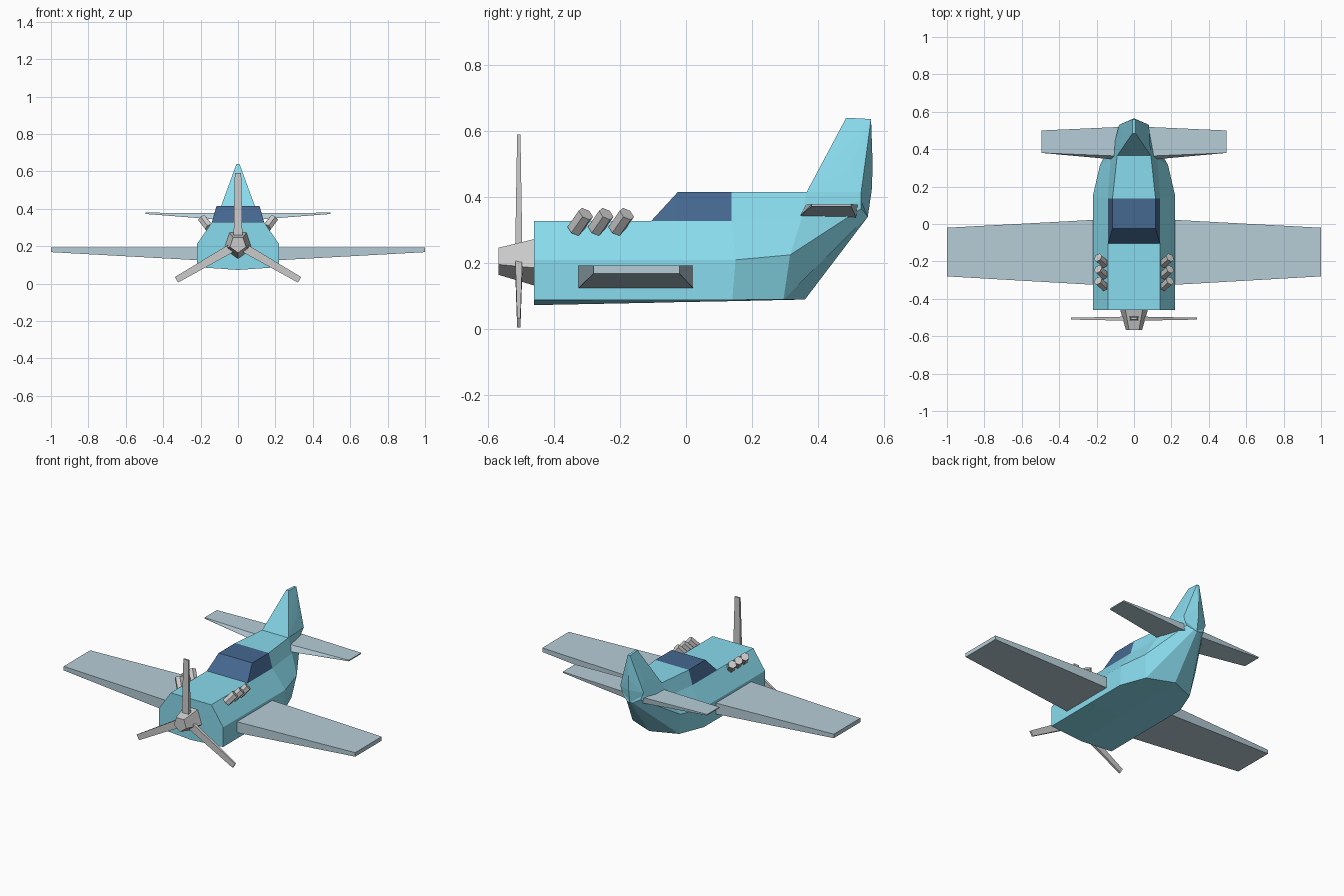
import bpy, bmesh
from math import radians
from mathutils import Vector, Matrix

if "Cube" in bpy.data.objects:
    bpy.data.objects.remove(bpy.data.objects["Cube"])


def material(name, rgb):
    m = bpy.data.materials.new(name)
    m.diffuse_color = (*rgb, 1)
    m.use_nodes = True
    m.node_tree.nodes["Principled BSDF"].inputs["Base Color"].default_value = m.diffuse_color
    return m


SKY = material("sky_paint", (0.25, 0.71, 0.85))
PALE = material("pale_paint", (0.47, 0.61, 0.68))
GLASS = material("glass", (0.06, 0.14, 0.28))


def finish(name, bm, *mats):
    bmesh.ops.recalc_face_normals(bm, faces=bm.faces)
    me = bpy.data.meshes.new(name)
    bm.to_mesh(me)
    bm.free()
    ob = bpy.data.objects.new(name, me)
    bpy.context.collection.objects.link(ob)
    for m in mats:
        me.materials.append(m)
    return ob


def both(points):
    return [(s * x, y, z) for x, y, z in points for s in (1, -1)]


def hull(name, points, *mats):
    bm = bmesh.new()
    for p in points:
        bm.verts.new(p)
    bmesh.ops.remove_doubles(bm, verts=bm.verts, dist=1e-5)
    bmesh.ops.convex_hull(bm, input=bm.verts)
    bmesh.ops.dissolve_limit(bm, angle_limit=0.01, verts=bm.verts, edges=bm.edges)
    return finish(name, bm, *mats)


# Fuselage: half sections (roof, shoulder, waist, belly edge, keel)
sections = [
    [(.139, -.46, .328), (.14, -.46, .327), (.22, -.46, .21), (.22, -.46, .088), (0, -.46, .073)],
    [(.139, -.105, .328), (.14, -.105, .327), (.22, -.105, .21), (.22, -.105, .089), (0, -.105, .08)],
    [(.115, -.025, .415), (.14, -.025, .327), (.22, -.025, .21), (.22, -.025, .089), (0, -.025, .082)],
    [(.115, .137, .415), (.14, .137, .327), (.22, .15, .21), (.22, .14, .089), (0, .14, .085)],
    [(.09, .365, .415), (.125, .35, .335), (.182, .315, .225), (.16, .295, .09), (0, .36, .09)],
    [(.08, .53, .415), (.07, .53, .39), (.06, .53, .365), (.02, .55, .342), (0, .55, .34)],
]
bm = bmesh.new()
rings = []
for half in sections:
    pts = half + [(-x, y, z) for x, y, z in half[-2::-1]]
    rings.append([bm.verts.new(p) for p in pts])
for k, (a, b) in enumerate(zip(rings, rings[1:])):
    for i in range(9):
        j = (i + 1) % 9
        f = bm.faces.new((a[i], a[j], b[j], b[i]))
        # cockpit glazing: windscreen, roof and side panes
        if k in (1, 2) and i in (0, 7, 8):
            f.material_index = 1
bm.faces.new(rings[0])
bm.faces.new(rings[-1])
finish("fuselage", bm, SKY, GLASS)

# Tail fin with its thick faceted rear
hull("tail_fin", both([(.09, .365, .415), (.008, .485, .64), (.008, .56, .636),
                       (.058, .50, .495), (.08, .53, .415), (.06, .53, .365),
                       (0, .565, .495), (0, .562, .42), (0, .55, .34)]), SKY)

# Wings and tailplanes
for side, s in (("right", 1), ("left", -1)):
    wing = [(.18, -.327, .193), (.18, .024, .193), (.18, -.327, .123), (.18, .024, .123),
            (1, -.28, .193), (1, -.02, .193), (1, -.28, .168), (1, -.02, .168)]
    hull(side + "_wing", [(s * x, y, z) for x, y, z in wing], PALE)
    plane = [(.05, .362, .377), (.05, .52, .377), (.05, .34, .338), (.05, .515, .338),
             (.495, .38, .379), (.495, .50, .379), (.495, .38, .372), (.495, .50, .372)]
    hull(side + "_tailplane", [(s * x, y, z) for x, y, z in plane], PALE)

# Propeller hub: five-sided frustum, corner pointing down
bm = bmesh.new()
bmesh.ops.create_cone(bm, cap_ends=True, segments=5, radius1=.078, radius2=.045, depth=.11)
low = min(bm.verts, key=lambda v: v.co.z).co
bmesh.ops.transform(bm, verts=bm.verts, matrix=Matrix.Rotation(radians(90), 4, 'X'))
edge = max(bm.verts, key=lambda v: Vector((v.co.x, v.co.z)).length).co
turn = Vector((edge.x, edge.z)).angle_signed(Vector((0, -1)))
bmesh.ops.transform(bm, verts=bm.verts, matrix=Matrix.Translation((0, -.513, .21)) @ Matrix.Rotation(turn, 4, 'Y'))
finish("propeller_hub", bm)

# Propeller blades
for n in range(3):
    rot = Matrix.Translation((0, -.506, .21)) @ Matrix.Rotation(radians(120 * n), 4, 'Y')
    blade = both([(w, y, z) for w, t, z in ((.024, .011, .02), (.017, .005, .38)) for y in (t, -t)])
    hull("propeller_blade", [rot @ Vector(p) for p in blade])

# Exhaust stubs, leaning outwards and back
for s in (1, -1):
    for n in range(3):
        bm = bmesh.new()
        aim = Vector((s * .5, .45, .65)).to_track_quat('Z', 'Y').to_matrix().to_4x4()
        bmesh.ops.create_cone(bm, cap_ends=True, segments=6, radius1=.025, radius2=.025, depth=.07,
                              matrix=Matrix.Translation((s * .174, -.32 + .062 * n, .325)) @ aim)
        finish("exhaust_stub", bm)
